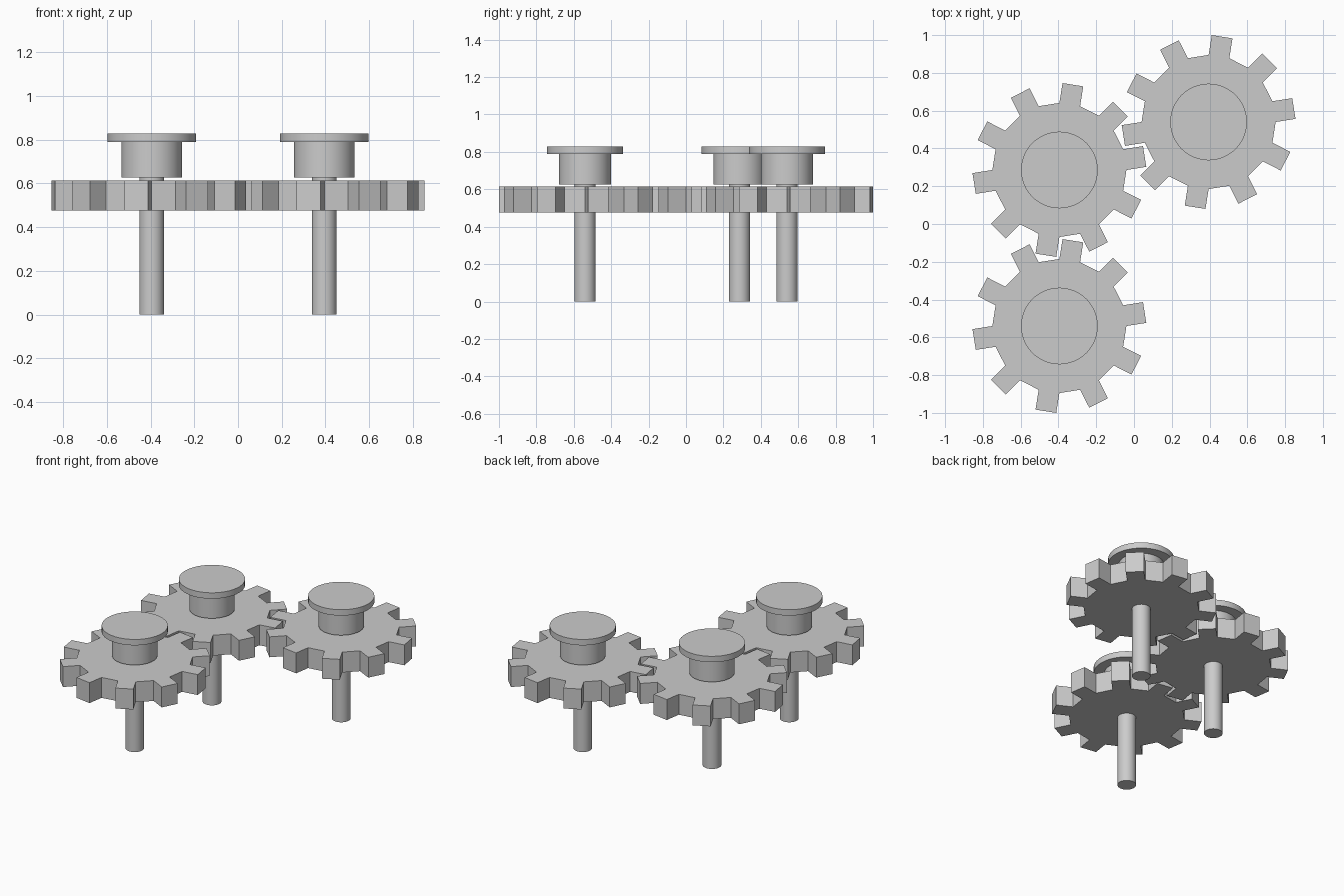
import bpy, bmesh, math
from mathutils import Vector

if "Cube" in bpy.data.objects:
    bpy.data.objects.remove(bpy.data.objects["Cube"])

CENTRES = {"middle": (-0.395, 0.286), "right": (0.395, 0.54), "front": (-0.395, -0.54)}
TEETH = 10
ROOT_R = 0.355            # radius of the 20-sided gear body
TIP = 0.457               # distance from axis to flat tooth tip
SIDES = 48


def finish(bm, name, centre, smooth):
    bmesh.ops.recalc_face_normals(bm, faces=bm.faces)
    mesh = bpy.data.meshes.new(name)
    bm.to_mesh(mesh)
    bm.free()
    obj = bpy.data.objects.new(name, mesh)
    bpy.context.collection.objects.link(obj)
    obj.location = (*centre, 0)
    if smooth:
        bpy.ops.object.select_all(action='DESELECT')
        obj.select_set(True)
        bpy.context.view_layer.objects.active = obj
        bpy.ops.object.shade_smooth_by_angle(angle=math.radians(30))
    return obj


def gear(name, centre, z0, z1):
    # outline: two root points per tooth, with the tooth pushed straight out
    step = math.tau / TEETH
    push = TIP - ROOT_R * math.cos(step / 4)
    outline = []
    for i in range(TEETH):
        a, b = i * step, (i + 0.5) * step
        mid = (a + b) / 2
        out = Vector((math.cos(mid), math.sin(mid), 0)) * push
        p = Vector((math.cos(a), math.sin(a), 0)) * ROOT_R
        q = Vector((math.cos(b), math.sin(b), 0)) * ROOT_R
        outline += [p, p + out, q + out, q]
    bm = bmesh.new()
    face = bm.faces.new([bm.verts.new((p.x, p.y, z0)) for p in outline])
    ext = bmesh.ops.extrude_face_region(bm, geom=[face], use_keep_orig=True)
    top = [v for v in ext["geom"] if isinstance(v, bmesh.types.BMVert)]
    bmesh.ops.translate(bm, verts=top, vec=(0, 0, z1 - z0))
    finish(bm, name, centre, False)


def turned(name, centre, profile):
    # closed solid of revolution from (radius, z) points
    bm = bmesh.new()
    rings = [[bm.verts.new((r * math.cos(math.tau * i / SIDES),
                            r * math.sin(math.tau * i / SIDES), z))
              for i in range(SIDES)] for r, z in profile]
    for lo, hi in zip(rings, rings[1:]):
        for i in range(SIDES):
            j = (i + 1) % SIDES
            bm.faces.new((lo[i], lo[j], hi[j], hi[i]))
    bm.faces.new(rings[0])
    bm.faces.new(rings[-1])
    finish(bm, name, centre, True)


for label, c in CENTRES.items():
    gear(label + "_gear", c, 0.476, 0.614)
    # axle through the gear into the hub
    turned(label + "_axle", c, [(0.057, 0), (0.057, 0.64)])
    # hub with flanged cap
    turned(label + "_hub_cap", c,
           [(0.139, 0.627), (0.139, 0.79), (0.203, 0.79), (0.203, 0.83)])
